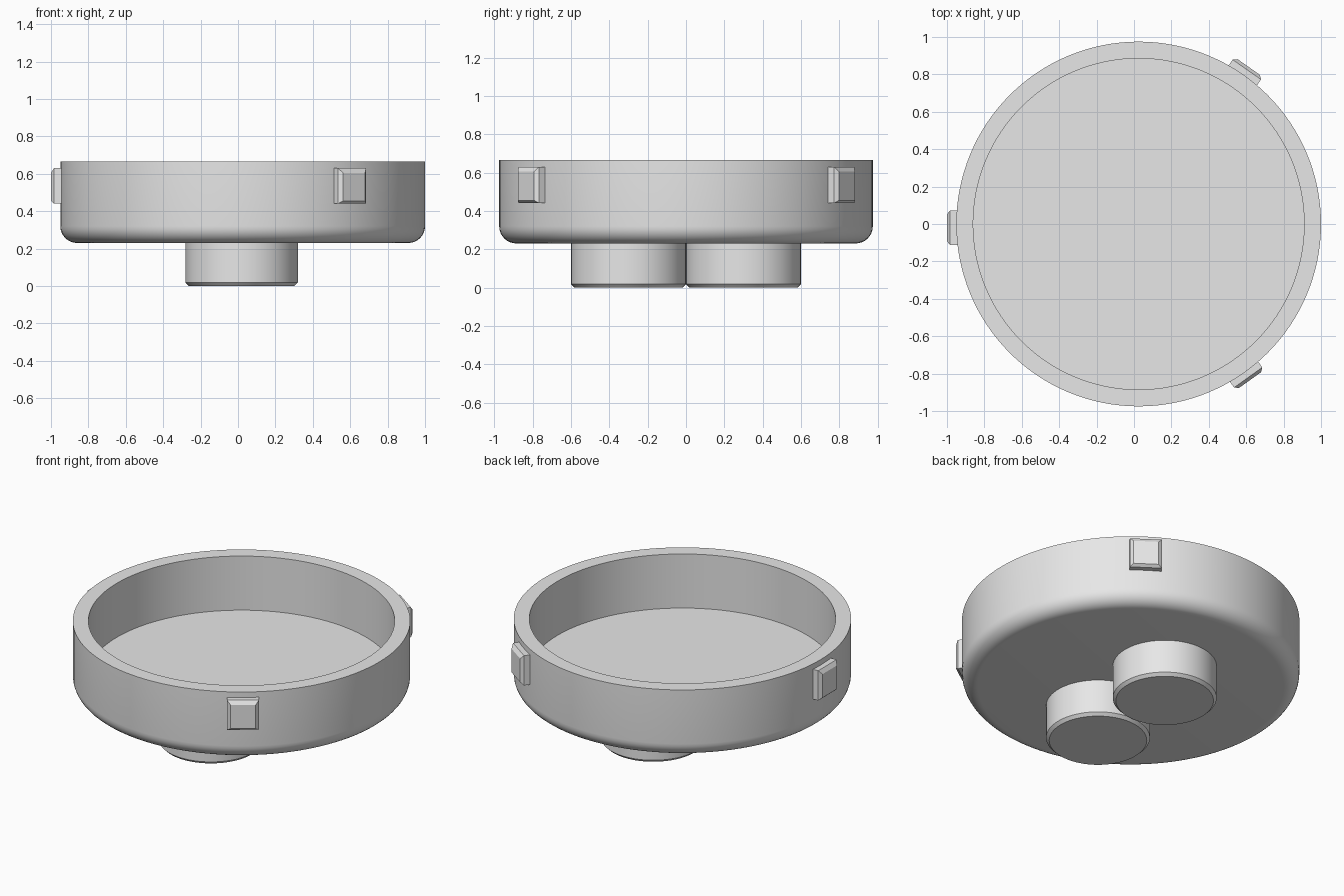
import bpy, bmesh, math
from mathutils import Matrix

cube = bpy.data.objects.get("Cube")
if cube:
    bpy.data.objects.remove(cube, do_unlink=True)

CENTRE_X = 0.025

grey = bpy.data.materials.new("light_grey")
grey.use_nodes = True
grey.diffuse_color = (0.8, 0.8, 0.8, 1)
grey.node_tree.nodes["Principled BSDF"].inputs["Base Color"].default_value = (0.8, 0.8, 0.8, 1)


def add_object(name, bm):
    bmesh.ops.recalc_face_normals(bm, faces=bm.faces)
    mesh = bpy.data.meshes.new(name)
    bm.to_mesh(mesh)
    bm.free()
    mesh.materials.append(grey)
    obj = bpy.data.objects.new(name, mesh)
    bpy.context.collection.objects.link(obj)
    return obj


def lathe(name, profile, centre, segments):
    """Turn a (radius, z) profile about the z axis, capping both ends."""
    bm = bmesh.new()
    rings = []
    for r, z in profile:
        angles = [math.tau * i / segments for i in range(segments)]
        rings.append([bm.verts.new((r * math.cos(a), r * math.sin(a), z)) for a in angles])
    for low, high in zip(rings, rings[1:]):
        for i in range(segments):
            j = (i + 1) % segments
            bm.faces.new((low[i], low[j], high[j], high[i]))
    bm.faces.new(rings[0])
    bm.faces.new(rings[-1])
    obj = add_object(name, bm)
    obj.location = (*centre, 0)
    bpy.ops.object.select_all(action="DESELECT")
    obj.select_set(True)
    bpy.context.view_layer.objects.active = obj
    bpy.ops.object.shade_smooth_by_angle(angle=math.radians(30))
    return obj


# Open round tray: filleted base, straight wall, flat rim, sunken floor
RADIUS, BASE, RIM, FILLET = 0.975, 0.23, 0.665, 0.09
profile = []
for step in range(9):
    a = math.pi / 2 * step / 8
    profile.append((RADIUS - FILLET + FILLET * math.sin(a), BASE + FILLET - FILLET * math.cos(a)))
profile += [(RADIUS, RIM), (0.885, RIM), (0.885, 0.32)]
lathe("tray", profile, (CENTRE_X, 0), 128)

# Two round feet touching at the middle, chamfered underneath
for side, name in ((-1, "front_foot"), (1, "back_foot")):
    lathe(name, [(0.282, 0), (0.3, 0.018), (0.3, BASE + 0.02)], (0.02, 0.3 * side), 80)


# Small wall lug with a chamfered outer face
def lug(name, angle, shift=0):
    sections = [(0.955, 0.0925, 0.44, 0.63),
                (1.008, 0.0925, 0.44, 0.63),
                (1.025, 0.0725, 0.455, 0.605)]
    bm = bmesh.new()
    loops = []
    for x, w, low, high in sections:
        corners = ((-w, low), (w, low), (w, high), (-w, high))
        loops.append([bm.verts.new((x, y + shift, z)) for y, z in corners])
    for inner, outer in zip(loops, loops[1:]):
        for i in range(4):
            j = (i + 1) % 4
            bm.faces.new((inner[i], inner[j], outer[j], outer[i]))
    bm.faces.new(loops[0])
    bm.faces.new(loops[-1])
    bm.transform(Matrix.Rotation(math.radians(angle), 4, "Z"))
    add_object(name, bm).location.x = CENTRE_X


lug("right_lug", 180, 0.02)
lug("back_left_lug", 55)
lug("front_left_lug", -54.5)
